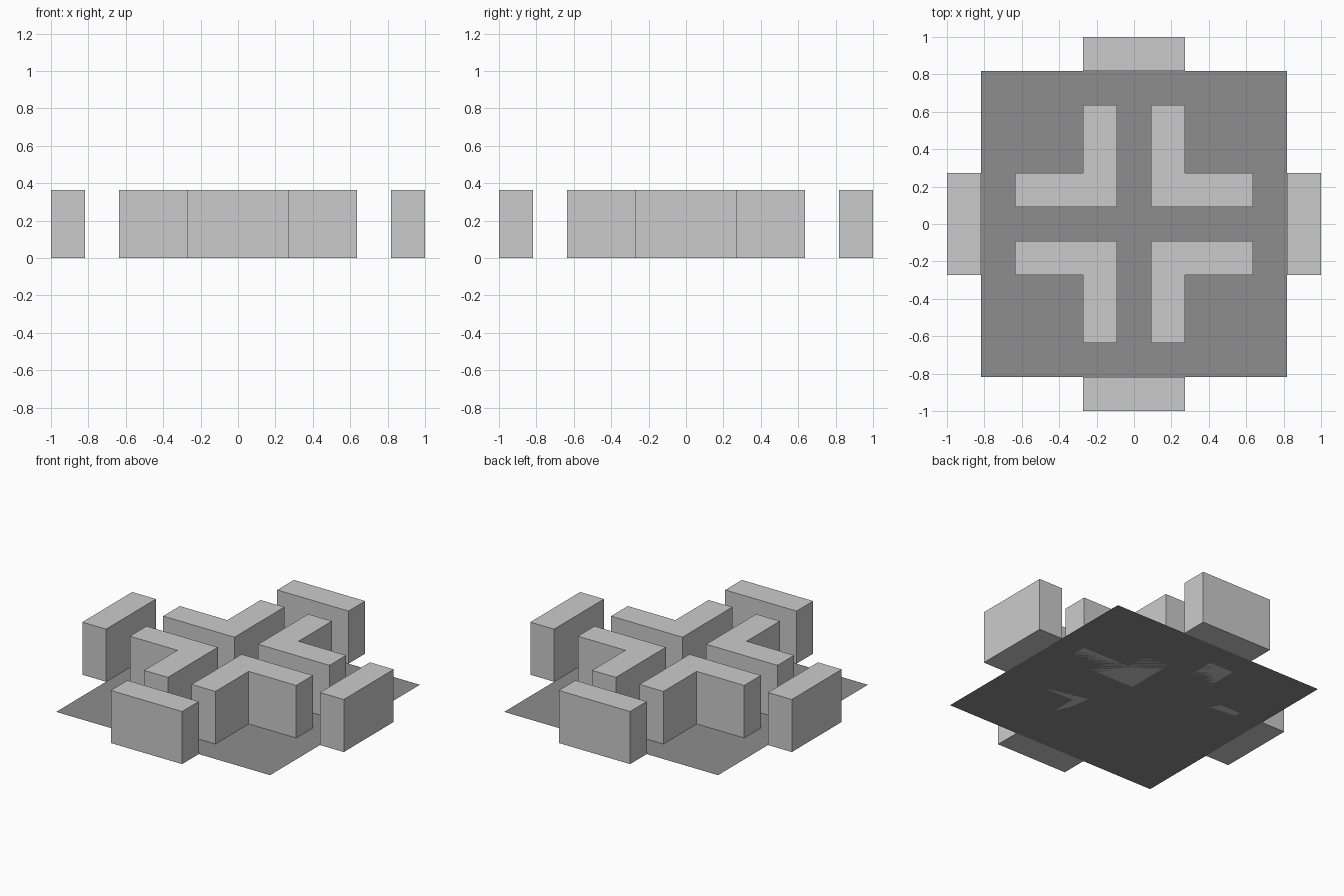
import bpy, bmesh
from math import cos, sin, pi

if "Cube" in bpy.data.objects:
    bpy.data.objects.remove(bpy.data.objects["Cube"])

U = 2 / 22          # layout grid unit
H = 4 * U           # wall height


def add_prism(name, outline, height):
    """Extrude a flat outline upwards from z = 0 (flat sheet if height is 0)."""
    bm = bmesh.new()
    face = bm.faces.new([bm.verts.new((x * U, y * U, 0)) for x, y in outline])
    if height:
        top = bmesh.ops.extrude_face_region(bm, geom=[face], use_keep_orig=True)
        moved = [g for g in top["geom"] if isinstance(g, bmesh.types.BMVert)]
        bmesh.ops.translate(bm, verts=moved, vec=(0, 0, height))
        bmesh.ops.recalc_face_normals(bm, faces=bm.faces)
    mesh = bpy.data.meshes.new(name)
    bm.to_mesh(mesh)
    bm.free()
    obj = bpy.data.objects.new(name, mesh)
    bpy.context.collection.objects.link(obj)
    return obj


def turned(outline, quarter):
    c, s = round(cos(quarter * pi / 2)), round(sin(quarter * pi / 2))
    return [(c * x - s * y, s * x + c * y) for x, y in outline]


# Flat dark base sheet
base = add_prism("base_sheet", [(-9, -9), (9, -9), (9, 9), (-9, 9)], 0)
dark = bpy.data.materials.new("dark_grey")
dark.diffuse_color = (0.27, 0.27, 0.27, 1)
dark.use_nodes = True
dark.node_tree.nodes["Principled BSDF"].inputs["Base Color"].default_value = dark.diffuse_color
base.data.materials.append(dark)

# Four L-shaped inner walls and four straight outer walls
corner = [(1, 1), (7, 1), (7, 3), (3, 3), (3, 7), (1, 7)]
straight = [(9, -3), (11, -3), (11, 3), (9, 3)]
for q, (inner, outer) in enumerate([("back_right", "right"), ("back_left", "back"),
                                    ("front_left", "left"), ("front_right", "front")]):
    add_prism(f"corner_wall_{inner}", turned(corner, q), H)
    add_prism(f"outer_wall_{outer}", turned(straight, q), H)
